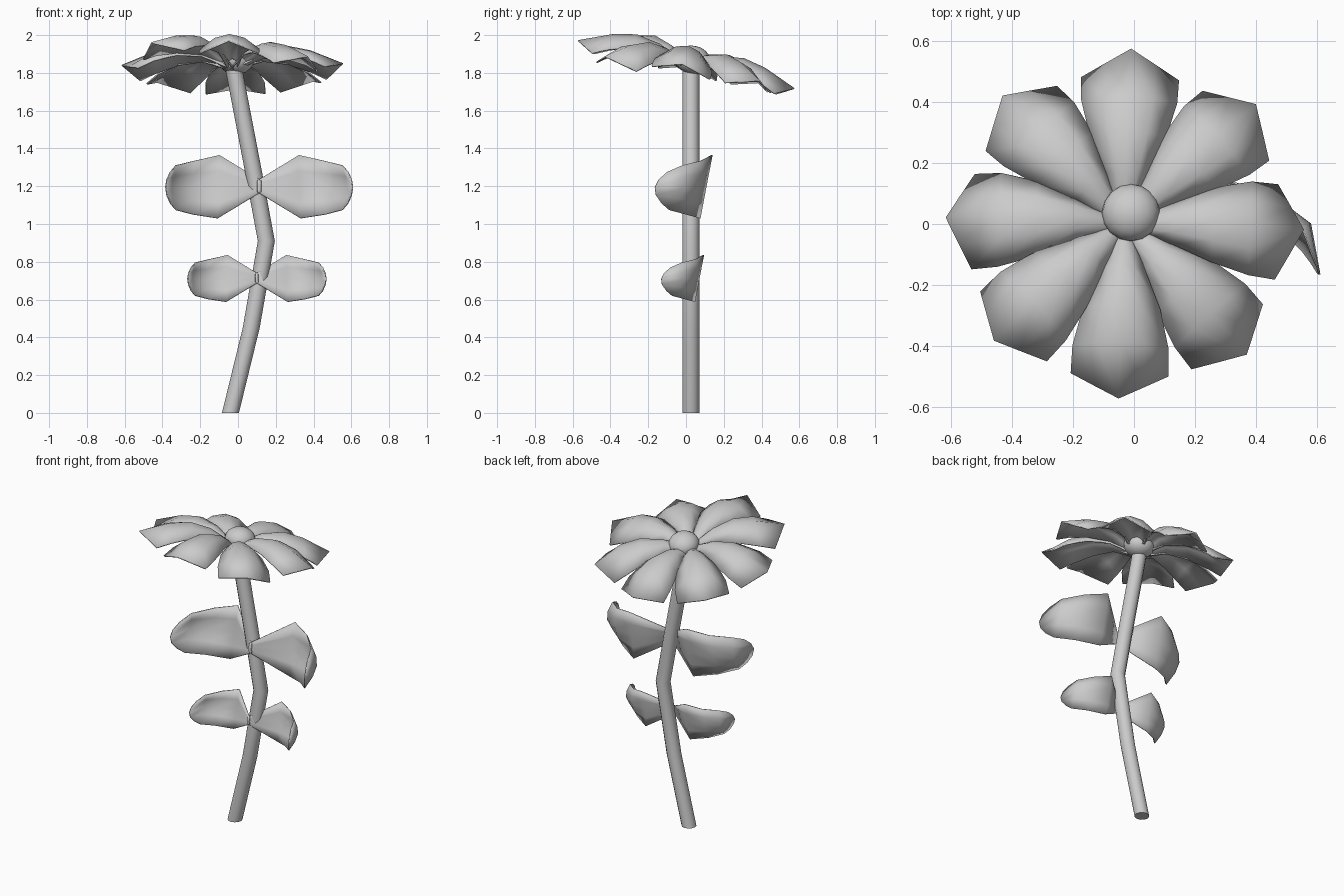
import bpy
import bmesh
import math
from mathutils import Matrix, Vector

cube = bpy.data.objects.get("Cube")
if cube:
    bpy.data.objects.remove(cube)

grey = bpy.data.materials.new("light_grey")
grey.use_nodes = True
COLOR = (0.6, 0.6, 0.6, 1)
grey.diffuse_color = COLOR
grey.node_tree.nodes["Principled BSDF"].inputs["Base Color"].default_value = COLOR


def finish(name, bm, angle=50):
    """Turn a bmesh into a smooth-shaded object."""
    bmesh.ops.recalc_face_normals(bm, faces=bm.faces)
    mesh = bpy.data.meshes.new(name)
    bm.to_mesh(mesh)
    bm.free()
    mesh.materials.append(grey)
    obj = bpy.data.objects.new(name, mesh)
    bpy.context.collection.objects.link(obj)
    bpy.ops.object.select_all(action="DESELECT")
    obj.select_set(True)
    bpy.context.view_layer.objects.active = obj
    bpy.ops.object.shade_smooth_by_angle(angle=math.radians(angle))
    return obj


def loft(bm, rows, closed=False):
    """Skin faces between equal-length rows of points."""
    rings = [[bm.verts.new(p) for p in row] for row in rows]
    count = len(rings[0])
    for a, b in zip(rings, rings[1:]):
        for i in range(count if closed else count - 1):
            j = (i + 1) % count
            bm.faces.new((a[i], a[j], b[j], b[i]))
    return rings


def sheet(name, rows, matrix, thickness):
    """Thin curved surface with a little thickness."""
    bm = bmesh.new()
    loft(bm, [[matrix @ p for p in row] for row in rows])
    bmesh.ops.remove_doubles(bm, verts=bm.verts, dist=0.0005)
    obj = finish(name, bm)
    solid = obj.modifiers.new("thickness", "SOLIDIFY")
    solid.thickness = thickness
    solid.offset = 0
    return obj


def arc(a, mid, b, steps=4):
    """Points on the parabola through three points."""
    a, mid, b = Vector(a), Vector(mid), Vector(b)
    pts = []
    for i in range(steps + 1):
        t = i / steps
        pts.append(a * (1 - t) * (1 - 2 * t) + mid * 4 * t * (1 - t) + b * t * (2 * t - 1))
    return pts


# Bent stem
STEM_Y, STEM_R, SIDES = 0.026, 0.045, 12
stem_path = [(-0.04, 0), (0.07, 0.45), (0.15, 0.91), (0.087, 1.25), (-0.022, 1.82)]
bm = bmesh.new()
rings = []
for x, z in stem_path:
    ring = []
    for i in range(SIDES):
        a = math.tau * i / SIDES
        ring.append((x + STEM_R * math.cos(a), STEM_Y + STEM_R * math.sin(a), z))
    rings.append(ring)
stem_rings = loft(bm, rings, closed=True)
bm.faces.new(stem_rings[0])
bm.faces.new(stem_rings[-1])
finish("stem", bm)

# Two pairs of curled leaves: top edge, middle and bottom edge of each section
leaf_sections = [
    ((-0.01, -0.03, 0.035), (-0.01, -0.035, 0.0), (-0.01, -0.03, -0.025)),
    ((0.21, 0.138, 0.17), (0.21, 0.105, 0.0), (0.22, 0.074, -0.165)),
    ((0.34, 0.08, 0.14), (0.36, 0.07, 0.0), (0.35, 0.0, -0.144)),
    ((0.44, -0.02, 0.115), (0.465, 0.0, 0.0), (0.44, -0.09, -0.12)),
    ((0.47, -0.1, 0.08), (0.495, -0.165, 0.0), (0.47, -0.13, -0.085)),
]
leaf_rows = [arc(*section) for section in leaf_sections]
for level, x, z, size in (("upper", 0.112, 1.195, 1.0), ("lower", 0.1, 0.71, 0.74)):
    for side, sign in (("left", 1), ("right", -1)):
        depth = -0.035 * (1 - size)
        place = Matrix.Translation((x, depth, z)) @ Matrix.Diagonal((sign * size, size, size, 1))
        sheet(f"{level}_{side}_leaf", leaf_rows, place, 0.006)

# Tilted flower head with eight arched petals
TILT = Matrix.Rotation(math.radians(-12.5), 4, "X")
head = Matrix.Translation((-0.03, 0.0, 1.84)) @ TILT

# radius, half width, ridge height, edge height
petal_sections = [
    (0.0, 0.02, -0.01, -0.03),
    (0.07, 0.04, 0.035, 0.0),
    (0.16, 0.069, 0.078, 0.035),
    (0.29, 0.124, 0.1, 0.03),
    (0.41, 0.155, 0.075, -0.005),
]
petal_rows = [arc((r, -w, e), (r, 0, h), (r, w, e)) for r, w, h, e in petal_sections]
# Pointed outer end, running shoulder to tip to shoulder
SHOULDER, TIP = Vector((0.495, 0.158, -0.045)), Vector((0.585, 0, 0.003))
left_shoulder = Vector((SHOULDER.x, -SHOULDER.y, SHOULDER.z))
petal_rows.append([left_shoulder, left_shoulder.lerp(TIP, 0.5), TIP,
                   SHOULDER.lerp(TIP, 0.5), SHOULDER])

lifts = {5: 3, 7: -5}
for i in range(8):
    # Individual petals droop or rise slightly
    pitch = Matrix.Rotation(math.radians(-lifts.get(i, 0)), 4, "Y")
    turn = Matrix.Rotation(math.tau * i / 8 - math.radians(2), 4, "Z")
    sheet(f"petal_{i + 1}", petal_rows, head @ turn @ pitch, 0.008)

# Rounded flower centre
bm = bmesh.new()
bmesh.ops.create_uvsphere(bm, u_segments=16, v_segments=10, radius=0.095)
flatten = Matrix.Diagonal((1, 1, 0.8, 1))
bm.transform(Matrix.Translation((-0.01, 0.037, 1.868)) @ TILT @ flatten)
finish("flower_centre", bm)
